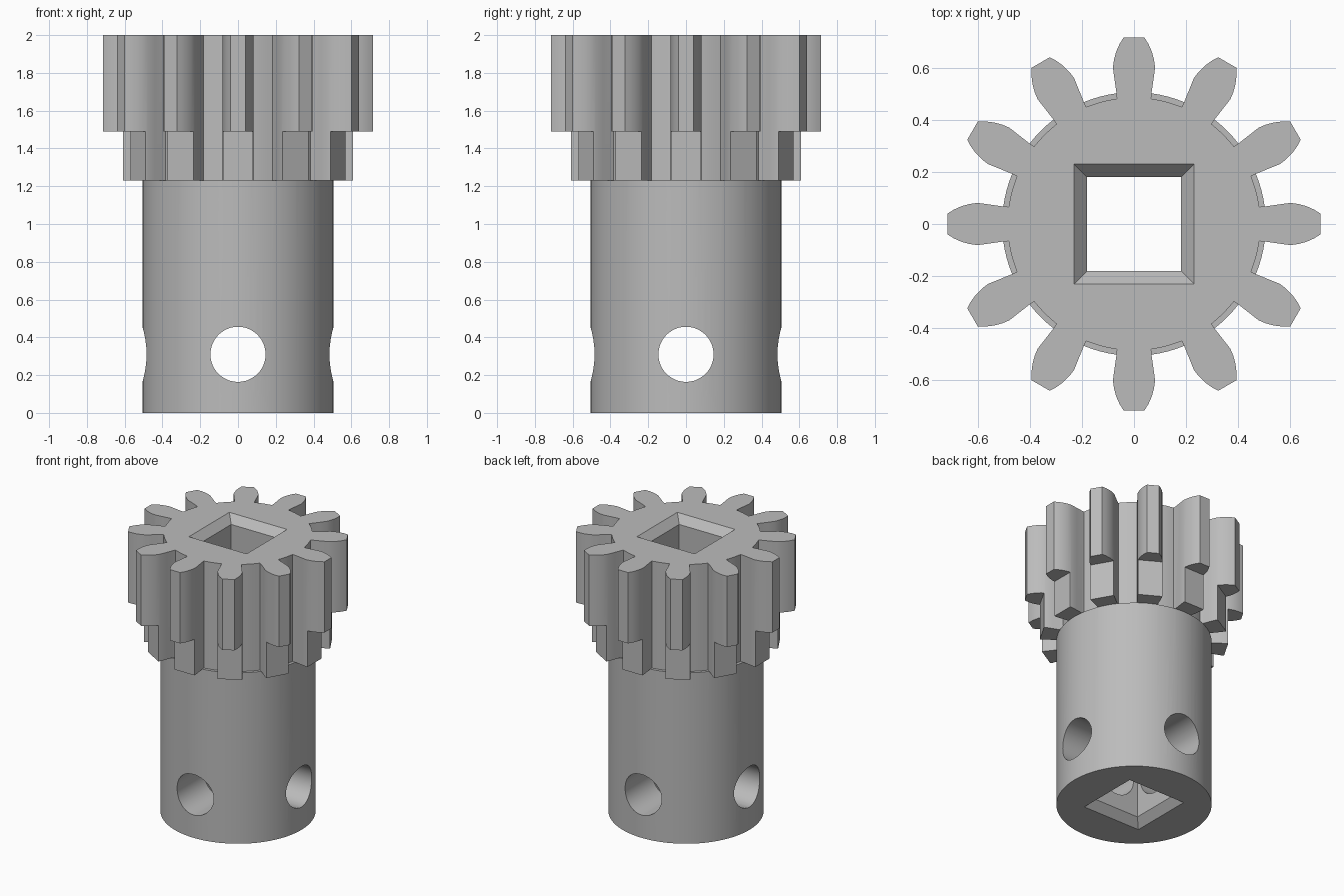
import bpy, bmesh, math

if "Cube" in bpy.data.objects:
    bpy.data.objects.remove(bpy.data.objects["Cube"])

grey = bpy.data.materials.new("machined grey")
grey.diffuse_color = (0.5, 0.5, 0.5, 1)
grey.use_nodes = True
grey.node_tree.nodes["Principled BSDF"].inputs["Base Color"].default_value = grey.diffuse_color


def loft(name, rings):
    """Solid through a stack of rings: [(outline points, z), ...] from low to high."""
    bm = bmesh.new()
    loops = [[bm.verts.new((x, y, z)) for x, y in pts] for pts, z in rings]
    n = len(loops[0])
    for low, high in zip(loops, loops[1:]):
        for i in range(n):
            j = (i + 1) % n
            bm.faces.new((low[i], low[j], high[j], high[i]))
    bm.faces.new(loops[0][::-1])
    bm.faces.new(loops[-1])
    mesh = bpy.data.meshes.new(name)
    bm.to_mesh(mesh)
    bm.free()
    mesh.materials.append(grey)
    ob = bpy.data.objects.new(name, mesh)
    bpy.context.collection.objects.link(ob)
    return ob


def circle(r, n, start=0.0):
    return [(r * math.cos(start + 2 * math.pi * i / n),
             r * math.sin(start + 2 * math.pi * i / n)) for i in range(n)]


def square(h):
    return [(-h, -h), (h, -h), (h, h), (-h, h)]


def combine(target, other, operation):
    """Apply a boolean and remove the helper solid."""
    mod = target.modifiers.new("bool", 'BOOLEAN')
    mod.object, mod.operation, mod.solver = other, operation, 'EXACT'
    bpy.context.view_layer.objects.active = target
    bpy.ops.object.modifier_apply(modifier=mod.name)
    bpy.data.objects.remove(other, do_unlink=True)


# Gear outline: 12 teeth (radius, half width) joined by root arcs
TEETH, ROOT = 12, 0.485
flank = [(0.481, 0.066), (0.50, 0.067), (0.55, 0.074), (0.60, 0.081),
         (0.63, 0.077), (0.66, 0.069), (0.69, 0.056), (0.716, 0.040)]
tooth = [(r, -w) for r, w in flank] + [(r, w) for r, w in reversed(flank)]
gap0 = math.atan2(flank[0][1], flank[0][0])
gap1 = 2 * math.pi / TEETH - gap0
for k in range(1, 6):
    a = gap0 + (gap1 - gap0) * k / 6
    tooth.append((ROOT * math.cos(a), ROOT * math.sin(a)))
outline = []
for t in range(TEETH):
    c, s = math.cos(t * math.pi / 6), math.sin(t * math.pi / 6)
    outline += [(x * c - y * s, x * s + y * c) for x, y in tooth]

# Gear, with the lower part of the teeth turned down to a shorter length
pinion = loft("pinion_gear", [(outline, 1.23), (outline, 2.0)])
collar = loft("collar_cutter", [(circle(0.9, 48), 1.1), (circle(0.9, 48), 1.49)])
keep = loft("keep_cutter", [(circle(0.61 / math.cos(math.pi / 12), 12, math.pi / 12), z)
                            for z in (1.0, 1.6)])
combine(collar, keep, 'DIFFERENCE')
combine(pinion, collar, 'DIFFERENCE')

# Shaft sleeve below the gear
shaft = loft("shaft", [(circle(0.506, 96), 0), (circle(0.506, 96), 1.23)])
combine(pinion, shaft, 'UNION')

# Square bore with chamfered mouths at both ends
bore = loft("bore_cutter", [(square(h), z) for h, z in (
    (0.28, -0.055), (0.18, 0.055), (0.18, 1.945), (0.28, 2.055))])
combine(pinion, bore, 'DIFFERENCE')

# Cross pin holes along both axes
for rot in ((math.pi / 2, 0, 0), (0, math.pi / 2, 0)):
    pin = loft("pin_cutter", [(circle(0.146, 48), -1), (circle(0.146, 48), 1)])
    pin.location.z = 0.31
    pin.rotation_euler = rot
    bpy.context.view_layer.update()
    combine(pinion, pin, 'DIFFERENCE')

bpy.ops.object.select_all(action='DESELECT')
pinion.select_set(True)
bpy.context.view_layer.objects.active = pinion
bpy.ops.object.shade_smooth_by_angle(angle=math.radians(25))
